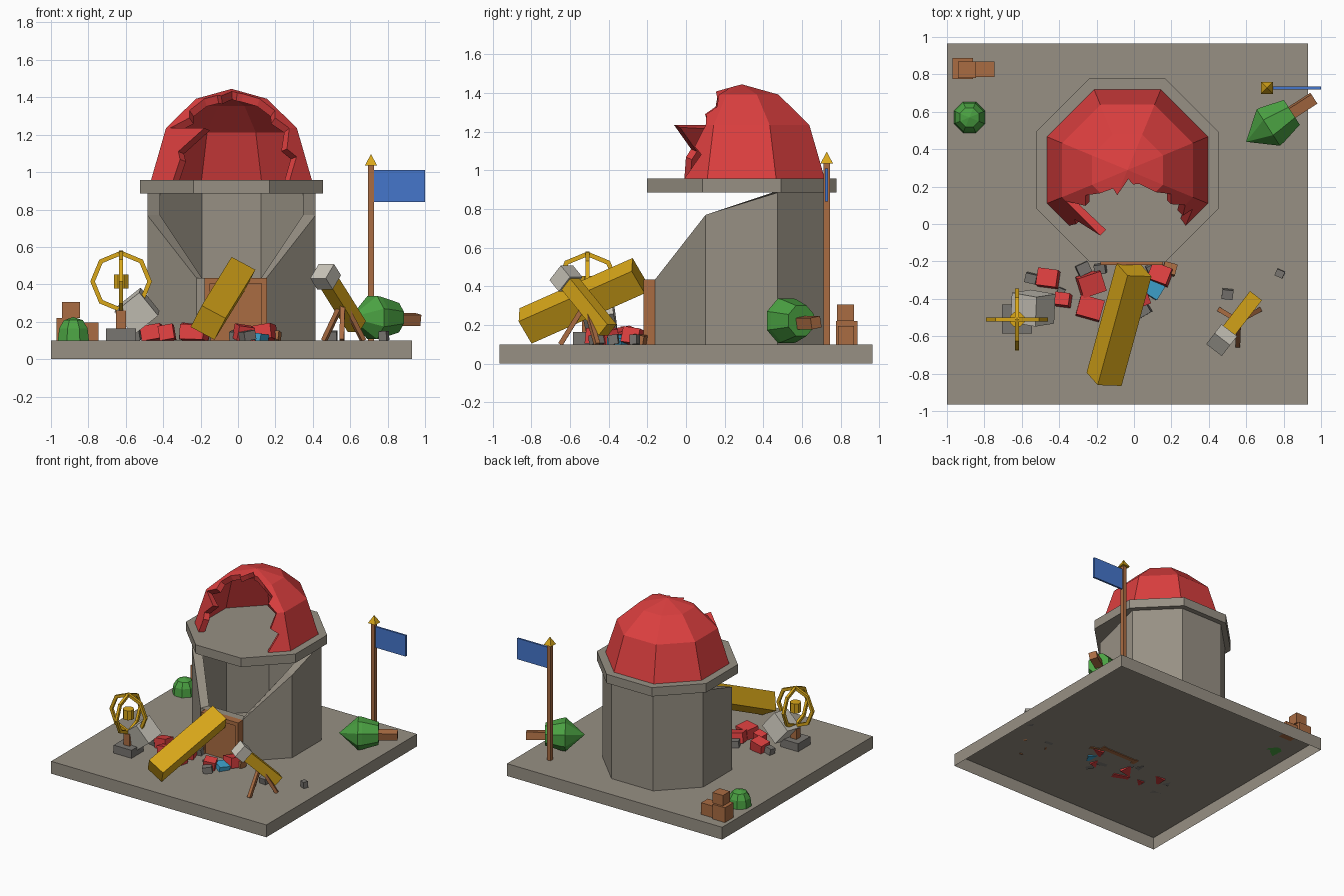
import bpy, bmesh, math, random
from mathutils import Vector, Matrix, Euler

cube = bpy.data.objects.get("Cube")
if cube:
    bpy.data.objects.remove(cube, do_unlink=True)
random.seed(4)


def material(name, *rgb):
    m = bpy.data.materials.new(name)
    m.use_nodes = True
    m.diffuse_color = (*rgb, 1)
    m.node_tree.nodes["Principled BSDF"].inputs["Base Color"].default_value = (*rgb, 1)
    return m


STONE = material("stone grey", .31, .28, .23)
RUBBLE = material("rubble grey", .19, .18, .165)
PALE = material("pale stone", .60, .57, .50)
RED = material("roof red", .72, .05, .05)
GOLD = material("brass gold", .70, .39, .01)
WOOD = material("wood brown", .40, .15, .055)
GREEN = material("leaf green", .07, .36, .055)
BLUE = material("flag blue", .06, .18, .60)
SKY = material("light blue", .05, .37, .62)


def finish(name, bm, mat, matrix=None):
    bmesh.ops.recalc_face_normals(bm, faces=bm.faces)
    me = bpy.data.meshes.new(name)
    bm.to_mesh(me)
    bm.free()
    me.materials.append(mat)
    ob = bpy.data.objects.new(name, me)
    if matrix:
        ob.matrix_world = matrix
    bpy.context.collection.objects.link(ob)
    return ob


def box(name, mat, center, size, rot=(0, 0, 0)):
    bm = bmesh.new()
    bmesh.ops.create_cube(bm, size=1, matrix=Matrix.Diagonal((*size, 1)))
    turn = Euler([math.radians(a) for a in rot]).to_matrix().to_4x4()
    return finish(name, bm, mat, Matrix.Translation(center) @ turn)


def span(name, mat, x, y, z):
    lo, hi = Vector((x[0], y[0], z[0])), Vector((x[1], y[1], z[1]))
    return box(name, mat, (lo + hi) / 2, hi - lo)


def axis_matrix(p, q, roll=0):
    # local y runs from p to q
    y = (Vector(q) - Vector(p)).normalized()
    x = y.cross(Vector((0, 0, 1))).normalized()
    m = Matrix((x, y, x.cross(y))).transposed().to_4x4()
    return Matrix.Translation(p) @ m @ Matrix.Rotation(math.radians(roll), 4, 'Y')


def beam(name, mat, p, q, width, roll=0):
    bm = bmesh.new()
    length = (Vector(q) - Vector(p)).length
    bmesh.ops.create_cube(bm, size=1, matrix=Matrix.Translation((0, length / 2, 0))
                          @ Matrix.Diagonal((width, length, width, 1)))
    return finish(name, bm, mat, axis_matrix(p, q, roll))


def lathe(name, mat, profile, matrix, sides=8):
    # profile of (radius, height) revolved around local z
    bm = bmesh.new()
    rings = []
    for r, h in profile:
        rings.append([bm.verts.new((r * math.cos(a), r * math.sin(a), h)) for a in
                      [math.tau * (i + .5) / sides for i in range(sides)]])
    for a, b in zip(rings, rings[1:]):
        for i in range(sides):
            j = (i + 1) % sides
            bm.faces.new((a[i], a[j], b[j], b[i]))
    bm.faces.new(rings[0])
    bm.faces.new(rings[-1])
    bmesh.ops.remove_doubles(bm, verts=bm.verts, dist=.0005)
    return finish(name, bm, mat, matrix)


CX, CY = -.035, .288
CORNER = 1 / math.cos(math.pi / 8)


def octagon(t, apothem, z):
    # walk the octagon: the front side spans t = -0.5 to 0.5, +t goes to +x
    k = math.floor(t - .5) + .5
    a, b = [Vector((math.cos(w), math.sin(w), 0)) * apothem * CORNER
            for w in [math.radians(45 * (k + i) - 90) for i in (0, 1)]]
    return a.lerp(b, t - k) + Vector((CX, CY, z))


# Ground slab, open underneath
ground = span("ground", STONE, (-1, .93), (-.965, .965), (0, .1))
bm = bmesh.new()
bm.from_mesh(ground.data)
bmesh.ops.delete(bm, geom=[f for f in bm.faces if f.normal.z < -.5], context='FACES_ONLY')
bm.to_mesh(ground.data)
bm.free()

# Tower wall: octagonal ring with a sloping broken front
tops = {.5: .433, 1.5: .77}
bm = bmesh.new()
columns = []
for i in range(8):
    t = i - 3.5
    top = tops.get(abs(t), .885)
    columns.append([bm.verts.new(octagon(t, r, z)) for r, z in
                    ((.45, .1), (.45, top), (.382, top), (.382, .1))])
for i in range(8):
    a, b = columns[i], columns[(i + 1) % 8]
    for k in range(4):
        n = (k + 1) % 4
        bm.faces.new((a[k], b[k], b[n], a[n]))
finish("tower_wall", bm, STONE)
lathe("tower_platform", STONE, [(.49 * CORNER, .885), (.49 * CORNER, .957)],
      Matrix.Translation((CX, CY, 0)))

# Broken dome: flat patches addressed by (position around, ring level)
RINGS = [(.43, .957), (.35, 1.235), (.19, 1.392), (.001, 1.445)]


def dome_point(t, level):
    k = min(int(level), 2)
    (r0, z0), (r1, z1) = RINGS[k:k + 2]
    f = level - k
    return octagon(t, r0 + (r1 - r0) * f, z0 + (z1 - z0) * f)


patches = [[(s - .5, l), (s + .5, l), (s + .5, l + 1), (s - .5, l + 1)]
           for s in range(2, 7) for l in range(3)]
patches += [
    [(-1.5, 0), (-1.03, 0), (-.97, .4), (-1.05, .55), (-.5, 1), (-1.5, 1)],
    [(-1.5, 1), (-1.4, 1), (-1.1, 1.35), (-1.3, 1.6), (-1.1, 2), (-1.5, 2)],
    [(-1.5, 2), (-1.1, 2), (-.85, 2.35), (-.5, 2.3), (-.5, 3)],
    [(-.5, 2.3), (-.3, 2.55), (.1, 2.75), (.5, 2.6), (.5, 3), (-.5, 3)],
    [(.5, 2.6), (.9, 2.5), (1.15, 2), (1.5, 2), (1.5, 3)],
    [(1.5, 0), (1.03, 0), (1.3, .45), (1.12, .6), (1.3, 1), (1.5, 1)],
    [(1.5, 1), (1.3, 1), (1.15, 1.35), (1.35, 1.6), (1.15, 2), (1.5, 2)],
]
bm = bmesh.new()
for patch in patches:
    bm.faces.new([bm.verts.new(dome_point(*p)) for p in patch])
bmesh.ops.remove_doubles(bm, verts=bm.verts, dist=.003)
dome = finish("broken_dome", bm, RED)
shell = dome.modifiers.new("shell", 'SOLIDIFY')
shell.thickness = .045
# thicken toward the dome's inside
outward = sum((f.normal.dot(f.center - Vector((CX, CY, 1))) for f in dome.data.polygons))
shell.offset = -1 if outward > 0 else 1

# Door
span("door", WOOD, (-.16, .14), (-.2, -.165), (.095, .41))
for x in (-.165, .14):
    span("door_post", WOOD, (x - .015, x + .015), (-.22, -.16), (.095, .435))
span("door_lintel", WOOD, (-.18, .155), (-.22, -.16), (.405, .435))

# Great fallen telescope tube
beam("fallen_tube", GOLD, (-.16, -.83, .195), (0, -.245, .455), .145, 31)

# Small telescope on a tripod
eye, tail = Vector((.45, -.645, .47)), Vector((.635, -.405, .175))
joint = eye.lerp(tail, .2)
beam("telescope_head", PALE, eye, joint, .105)
beam("telescope_tube", GOLD, joint, tail, .08)
for x, y in ((.46, -.46), (.67, -.46), (.555, -.65)):
    beam("tripod_leg", WOOD, (.56, -.52, .31), (x, y, .1), .025)

# Ring globe on its pedestal
gx, gy, gz = -.625, -.51, .415
span("globe_base", RUBBLE, (-.705, -.545), (-.585, -.43), (.1, .165))
span("globe_stem", WOOD, (gx - .027, gx + .027), (gy - .027, gy + .027), (.165, .26))
lathe("globe_core", GOLD, [(.042, -.038), (.042, .038)], Matrix.Translation((gx, gy, gz)))
for turn in (0, 90):
    bm = bmesh.new()
    outline = [[bm.verts.new((r * math.sin(math.tau * i / 8), d, r * math.cos(math.tau * i / 8)))
                for i in range(8)] for r, d in ((.165, .01), (.165, -.01), (.14, -.01), (.14, .01))]
    for k in range(4):
        a, b = outline[k], outline[(k + 1) % 4]
        for i in range(8):
            j = (i + 1) % 8
            bm.faces.new((a[i], a[j], b[j], b[i]))
    finish("globe_ring", bm, GOLD, Matrix.Translation((gx, gy, gz))
           @ Matrix.Rotation(math.radians(turn), 4, 'Z'))
box("fallen_block", PALE, (-.54, -.45, .255), (.17, .16, .16), (12, -38, -10))

# Rubble: x, y, size
rubble = [
    (RED, .08, [(-.46, -.29, .11), (-.38, -.405, .08), (-.23, -.32, .13),
                (-.235, -.45, .13), (.14, -.27, .11), (.03, -.4, .09)]),
    (RUBBLE, .05, [(-.55, -.29, .06), (-.27, -.24, .07), (-.18, -.24, .06), (-.39, -.36, .04),
                   (.05, -.46, .07), (0, -.36, .08), (.1, -.24, .06),
                   (.5, -.375, .06), (.78, -.265, .045)]),
    (SKY, .04, [(.1, -.345, .1)]),
    (WOOD, .05, [(.19, -.24, .07)]),
]
for mat, height, places in rubble:
    for x, y, s in places:
        box("rubble", mat, (x, y, .1 + height / 2), (s, s * .85, height),
            (random.uniform(-12, 12), random.uniform(-12, 12), random.uniform(-35, 35)))

# Bush
lathe("bush", GREEN, [(.09, .1), (.082, .165), (.055, .208), (.001, .225)],
      Matrix.Translation((-.88, .57, 0)))

# Fallen tree lying on its side
tip = Vector((.6, .44, .222))
along = Vector((.84, .54, 0)).normalized()
lie = axis_matrix(tip, tip + along) @ Matrix.Rotation(math.radians(-90), 4, 'X')
lathe("tree_crown", GREEN, [(.001, 0), (.125, .14), (.12, .17), (.085, .29)], lie)
low = Vector((0, 0, -.01))
beam("tree_trunk", WOOD, tip + along * .28 + low, tip + along * .43 + low, .06, 10)

# Flag
span("flag_pole", WOOD, (.695, .727), (.712, .744), (.1, 1.04))
lathe("pole_tip", GOLD, [(.046, 1.035), (.001, 1.095)], Matrix.Translation((.711, .728, 0)), 4)
span("flag", BLUE, (.727, 1), (.72, .735), (.84, 1.01))

# Crates
span("crate", WOOD, (-.97, -.86), (.775, .887), (.1, .22))
span("crate", WOOD, (-.855, -.745), (.785, .87), (.1, .195))
span("crate", WOOD, (-.94, -.845), (.78, .87), (.22, .305))
